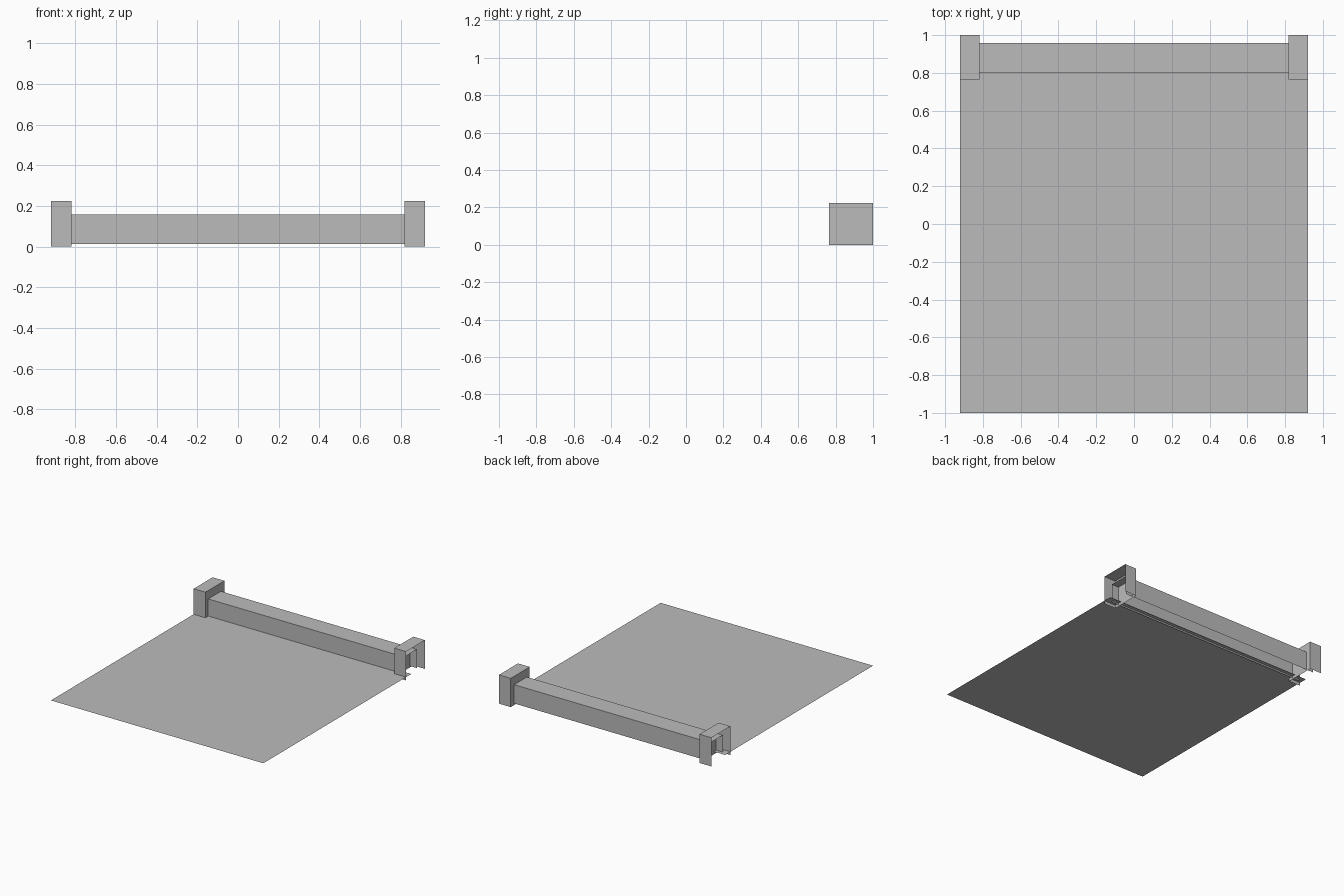
import bpy

if "Cube" in bpy.data.objects:
    bpy.data.objects.remove(bpy.data.objects["Cube"])

grey = bpy.data.materials.new("dark_grey")
grey.diffuse_color = (0.5, 0.5, 0.5, 1.0)
grey.use_nodes = True
grey.node_tree.nodes["Principled BSDF"].inputs["Base Color"].default_value = grey.diffuse_color


def panels(name, quads):
    """Build one open sheet-metal style part from four-cornered panels."""
    verts, faces = [], []
    for quad in quads:
        ids = []
        for co in quad:
            if co not in verts:
                verts.append(co)
            ids.append(verts.index(co))
        faces.append(ids)
    mesh = bpy.data.meshes.new(name)
    mesh.from_pydata(verts, [], faces)
    mesh.materials.append(grey)
    obj = bpy.data.objects.new(name, mesh)
    bpy.context.collection.objects.link(obj)
    return obj


def channel(x0, x1, y0, y1, z0, z1):
    """Front, top and back of a cover that is open underneath and at its ends."""
    path = [(y0, z0), (y0, z1), (y1, z1), (y1, z0)]
    return [[(x0, *a), (x1, *a), (x1, *b), (x0, *b)]
            for a, b in zip(path, path[1:])]


# Flat sheet of fabric
panels("sheet", [[(-0.92, -1.0, 0.025), (0.92, -1.0, 0.025),
                  (0.92, 0.83, 0.025), (-0.92, 0.83, 0.025)]])

# Long hollow housing across the back, running a little way into the end caps
panels("housing", channel(-0.88, 0.88, 0.80, 0.957, 0.012, 0.159))

# End caps: open outside and below, closed by a wall towards the middle
for side, label in ((-1, "left"), (1, "right")):
    inner, outer = side * 0.818, side * 0.92
    y0, y1, z0, z1 = 0.765, 1.0, 0.0, 0.225
    wall = [(inner, y0, z0), (inner, y1, z0), (inner, y1, z1), (inner, y0, z1)]
    if side > 0:
        wall.reverse()
    panels(label + "_end_cap",
           channel(min(inner, outer), max(inner, outer), y0, y1, z0, z1) + [wall])
